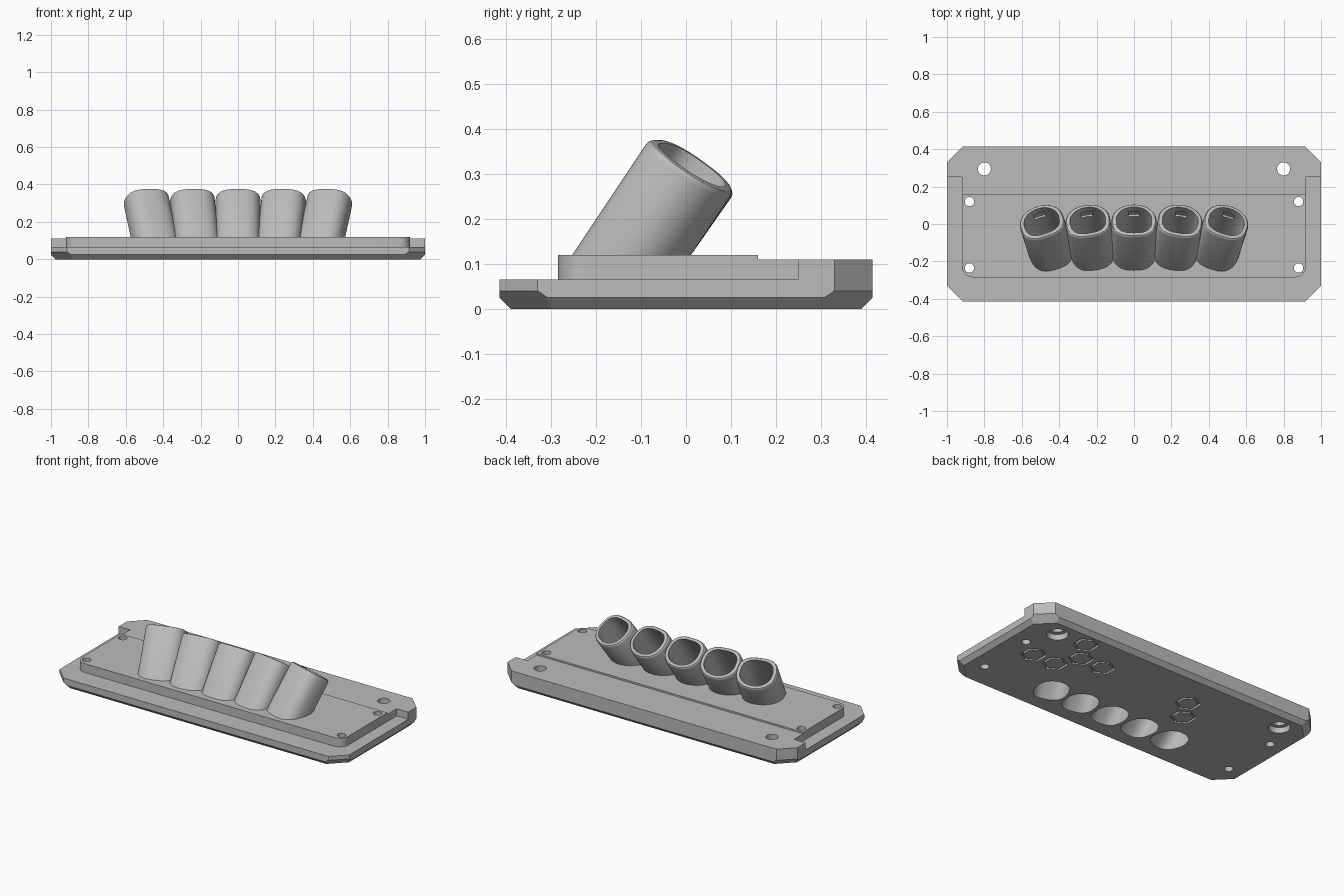
import bpy, bmesh
from math import cos, sin, pi, radians, copysign
from mathutils import Matrix, Vector

if "Cube" in bpy.data.objects:
    bpy.data.objects.remove(bpy.data.objects["Cube"])

grey = bpy.data.materials.new("light_grey")
grey.use_nodes = True
grey.diffuse_color = (0.5, 0.5, 0.5, 1)
grey.node_tree.nodes["Principled BSDF"].inputs["Base Color"].default_value = (0.5, 0.5, 0.5, 1)


def finish(name, bm):
    bmesh.ops.recalc_face_normals(bm, faces=bm.faces[:])
    mesh = bpy.data.meshes.new(name)
    bm.to_mesh(mesh)
    bm.free()
    mesh.materials.append(grey)
    obj = bpy.data.objects.new(name, mesh)
    bpy.context.collection.objects.link(obj)
    return obj


def loft(bm, rings, closed=False):
    """Skin a list of equal rings; closed joins last to first instead of capping."""
    loops = [[bm.verts.new(p) for p in ring] for ring in rings]
    pairs = list(zip(loops, loops[1:]))
    if closed:
        pairs.append((loops[-1], loops[0]))
    else:
        bm.faces.new(loops[0])
        bm.faces.new(loops[-1])
    for a, b in pairs:
        for i in range(len(a)):
            j = (i + 1) % len(a)
            bm.faces.new((a[i], a[j], b[j], b[i]))


def circle(x, y, z, r, n=32, start=0.0):
    return [Vector((x + r * cos(start + 2 * pi * i / n), y + r * sin(start + 2 * pi * i / n), z))
            for i in range(n)]


def prism(name, outline, z0, z1):
    bm = bmesh.new()
    loft(bm, [[Vector((x, y, z)) for x, y in outline] for z in (z0, z1)])
    return finish(name, bm)


def cut(obj, cutter):
    mod = obj.modifiers.new("cut", 'BOOLEAN')
    mod.operation = 'DIFFERENCE'
    mod.solver = 'EXACT'
    mod.object = cutter
    bpy.context.view_layer.objects.active = obj
    bpy.ops.object.modifier_apply(modifier=mod.name)


# Base plate: clipped corners and a chamfered underside
bm = bmesh.new()
levels = [(0, 0.975, 0.39, 1.273), (0.025, 1, 0.415, 1.308),
          (0.04, 1, 0.415, 1.33), (0.065, 1, 0.415, 1.33)]
for z, w, d, s in levels:
    for sx in (-1, 1):
        for sy in (-1, 1):
            bm.verts.new((sx * w, sy * (s - w), z))
            bm.verts.new((sx * (s - d), sy * d, z))
bmesh.ops.convex_hull(bm, input=bm.verts[:])
bmesh.ops.dissolve_limit(bm, angle_limit=0.02, verts=bm.verts[:], edges=bm.edges[:])
base = finish("base_plate", bm)

# Raised deck with rounded front corners
arc = [(0.86 + 0.06 * sin(a * pi / 16), -0.225 - 0.06 * cos(a * pi / 16)) for a in range(9)]
deck = prism("raised_deck",
             arc + [(0.92, 0.16), (-0.92, 0.16)] + [(-x, y) for x, y in reversed(arc)],
             0.065, 0.12)

# Rear block, slightly lower and wider at the back
half = [(0.92, 0.16), (0.92, 0.25), (1, 0.25), (1, 0.33), (0.915, 0.415)]
rear = prism("rear_block", half + [(-x, y) for x, y in reversed(half)], 0.065, 0.11)

# Five leaning, fanned-out tubes
LEAN = radians(35)


def section(frame, rx, ry, t, n=64):
    """Oval ring with a flattened front side."""
    pts = []
    for i in range(n):
        c, s = cos(2 * pi * i / n), sin(2 * pi * i / n)
        e = 0.72 if s < 0 else 0.95
        pts.append(frame @ Vector((copysign(abs(c) ** e, c) * rx,
                                   copysign(abs(s) ** e, s) * ry, t)))
    return pts


drills, notches, tubes = bmesh.new(), bmesh.new(), []
for k in range(-2, 3):
    frame = (Matrix.Translation((0.226 * k, -0.118, 0.12))
             @ Matrix.Rotation(radians(-9 * k), 4, 'Z') @ Matrix.Rotation(-LEAN, 4, 'X'))
    axis = frame.to_3x3() @ Vector((0, 0, 1))
    foot = [p - axis * ((p.z - 0.09) / axis.z) for p in section(frame, 0.12, 0.106, 0)]
    rim = [section(frame, 0.12 - g, 0.106 - g, t)
           for t, g in ((0.23, 0), (0.237, 0.002), (0.242, 0.006), (0.244, 0.012))]
    bm = bmesh.new()
    loft(bm, [foot] + rim)
    tubes.append(finish("tube_%d" % (k + 3), bm))
    loft(drills, [section(frame, 0.095, 0.084, t) for t in (-0.26, 0.3)])
    # shallow pocket on the inner rear wall
    box = bmesh.ops.create_cube(notches, size=1)["verts"]
    bmesh.ops.transform(notches, verts=box, matrix=frame @ Matrix.Translation((0, 0.072, 0.18))
                        @ Matrix.Diagonal((0.06, 0.046, 0.045, 1)))

# Screw holes, counterbored rear holes
for sx in (-1, 1):
    for y in (0.12, -0.235):
        loft(drills, [circle(sx * 0.88, y, z, 0.025) for z in (-0.1, 0.2)])
    loft(drills, [circle(sx * 0.8, 0.295, z, r)
                  for z, r in ((-0.1, 0.06), (0.035, 0.06), (0.035, 0.035), (0.2, 0.035))])

# Hexagonal grooves on the underside
for x, y in ((0.757, 0.04), (0.604, 0.04), (0.527, 0.173), (0.373, 0.173),
             (0.604, 0.307), (-0.243, 0.173), (-0.32, 0.04)):
    loft(drills, [circle(x, y, z, r, 6, pi / 6)
                  for z, r in ((-0.02, 0.073), (0.012, 0.073), (0.012, 0.058), (-0.02, 0.058))],
         closed=True)

drill = finish("drill_cutter", drills)
notch = finish("notch_cutter", notches)
for obj in [base, deck, rear] + tubes:
    cut(obj, drill)
for obj in tubes:
    cut(obj, notch)
for cutter in (drill, notch):
    bpy.data.objects.remove(cutter)

# Smooth the round walls, keep the edges sharp
bpy.ops.object.select_all(action='DESELECT')
for obj in [base, deck, rear] + tubes:
    obj.select_set(True)
bpy.context.view_layer.objects.active = base
bpy.ops.object.shade_smooth_by_angle(angle=radians(30))
